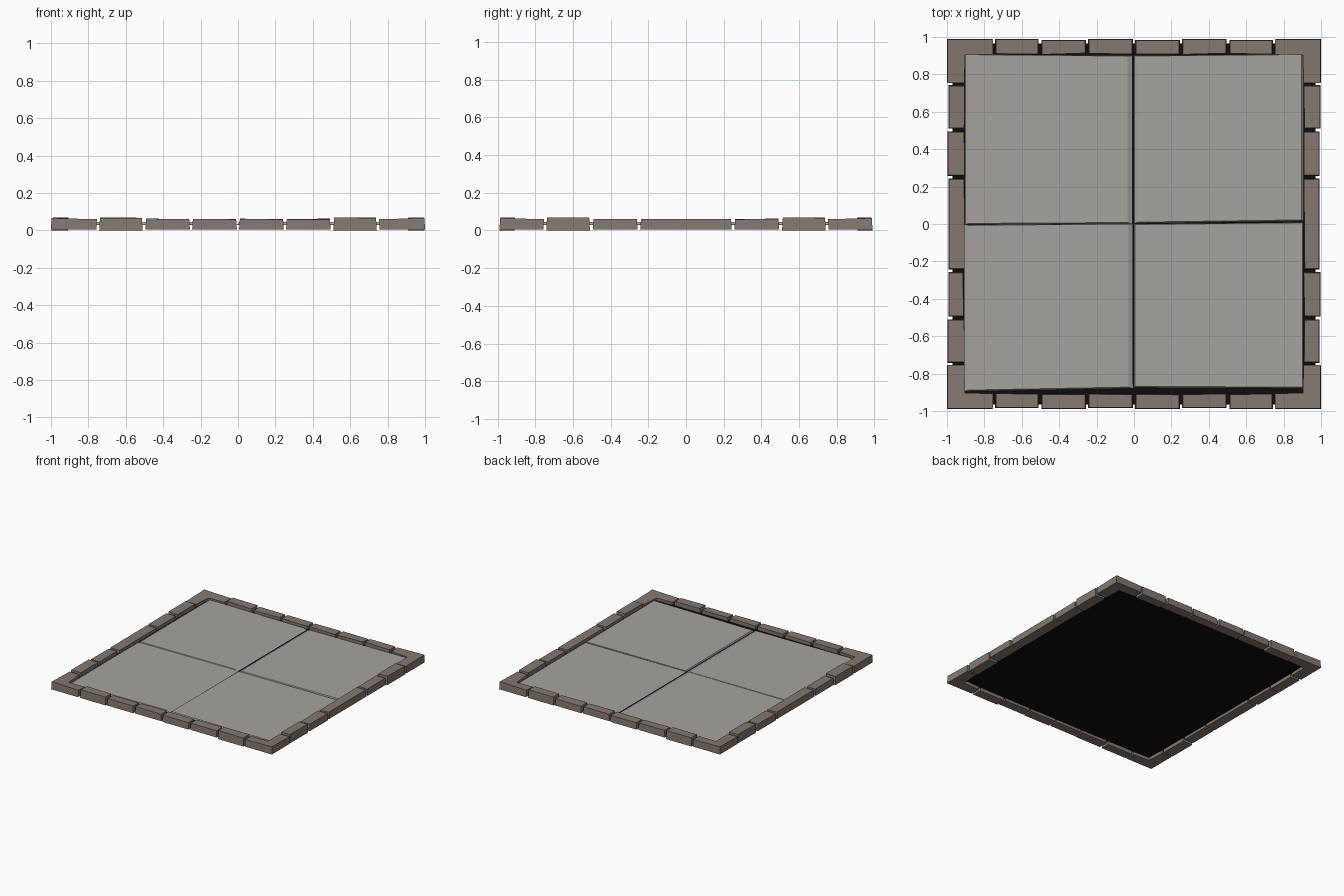
import bpy, bmesh, random
from math import cos, sin, pi

if "Cube" in bpy.data.objects:
    bpy.data.objects.remove(bpy.data.objects["Cube"])

random.seed(4)


def material(name, col):
    m = bpy.data.materials.new(name)
    m.diffuse_color = (*col, 1)
    m.use_nodes = True
    m.node_tree.nodes["Principled BSDF"].inputs["Base Color"].default_value = m.diffuse_color
    return m


BRICK = material("brown_stone", (0.23, 0.19, 0.16))
SLAB = material("grey_slab", (0.38, 0.37, 0.35))
DARK = material("dark_mortar", (0.004, 0.004, 0.004))


def prism(name, bottom, top, mat):
    """Solid between two matching counter-clockwise outlines."""
    bm = bmesh.new()
    b = [bm.verts.new(p) for p in bottom]
    t = [bm.verts.new(p) for p in top]
    n = len(b)
    bm.faces.new(b[::-1])
    bm.faces.new(t)
    for i in range(n):
        j = (i + 1) % n
        bm.faces.new((b[i], b[j], t[j], t[i]))
    me = bpy.data.meshes.new(name)
    bm.to_mesh(me)
    bm.free()
    me.materials.append(mat)
    ob = bpy.data.objects.new(name, me)
    bpy.context.collection.objects.link(ob)
    return ob


def j(a=0.004):
    return random.uniform(-a, a)


def brick(name, side, u0, u1, outer, inner, z0, z1):
    """Slightly uneven border stone; side 0..3 = front, right, back, left."""
    c, s = round(cos(side * pi / 2)), round(sin(side * pi / 2))

    def place(u, v, z):
        return (u * c + v * s, u * s - v * c, z)

    corners = [(u0, outer), (u1, outer), (u1, inner), (u0, inner)]
    bottom = [place(u, v, z0) for u, v in corners]
    mid = (u0 + u1) / 2
    top = []
    for u, v in corners:
        u += 0.004 if u < mid else -0.004
        v += -0.003 if v == outer else j()
        top.append(place(u, v, z1 + j(0.002)))
    prism(name, bottom, top, BRICK)


# border stones along each side
for side in range(4):
    spans = [(-0.742, -0.51), (-0.495, -0.257), (0.257, 0.495), (0.51, 0.742)]
    if side % 2 == 0:
        spans += [(-0.245, -0.006), (0.006, 0.245)]
    else:
        spans += [(-0.243, 0.243)]
    edge = 0.998 if side % 2 else 0.989
    for i, (a, b) in enumerate(spans):
        far = abs(a + b) / 2 > 0.5
        brick(f"border_stone_{side}_{i}", side, a, b, edge - (0 if i % 2 else 0.005),
              0.91, 0.002 if far else 0.008, 0.07 if far else 0.063)

# L-shaped corner stones
for sx in (-1, 1):
    for sy in (-1, 1):
        outline = [(1.0, 0.99, 0.068), (0.757, 0.99, 0.062), (0.757, 0.91, 0.06),
                   (0.905, 0.905, 0.056), (0.91, 0.757, 0.06), (1.0, 0.757, 0.062)]
        if sx * sy < 0:
            outline.reverse()
        bot = [(sx * x, sy * y, 0.006) for x, y, z in outline]
        top = [(sx * x * 0.997, sy * y * 0.997, z) for x, y, z in outline]
        prism("corner_stone", bot, top, BRICK)

# four floor slabs: top outline (x0, x1, y0 left, y0 right, y1 left, y1 right)
# and foot outline (x0, x1)
slabs = [((-0.885, -0.035, 0.003, 0.008, 0.905, 0.898), (-0.905, -0.006)),
         ((0.02, 0.895, 0.01, 0.022, 0.898, 0.906), (0.0, 0.908)),
         ((-0.888, -0.03, -0.888, -0.872, -0.007, 0.0), (-0.91, -0.003)),
         ((0.006, 0.9, -0.868, -0.872, -0.002, 0.006), (0.0, 0.905))]
for (x0, x1, a, b, c, d), (f0, f1) in slabs:
    e = 0.008
    foot = [(f0, a - e, 0.033), (f1, b - e, 0.033), (f1, d + 0.002, 0.033), (f0, c + 0.002, 0.033)]
    top = [(x0, a, 0.046), (x1, b, 0.048), (x1, d, 0.046), (x0, c, 0.044)]
    prism("floor_slab", foot, top, SLAB)

# dark mortar bed under the slabs and in the gaps
ring = [(-0.97, -0.965), (0.97, -0.965), (0.97, 0.965), (-0.97, 0.965)]
prism("mortar_bed", [(x, y, 0.03) for x, y in ring], [(x, y, 0.035) for x, y in ring], DARK)

# rest the lowest stones on the ground
low = min(v.co.z for o in bpy.data.objects for v in o.data.vertices)
for o in bpy.data.objects:
    for v in o.data.vertices:
        v.co.z -= low
